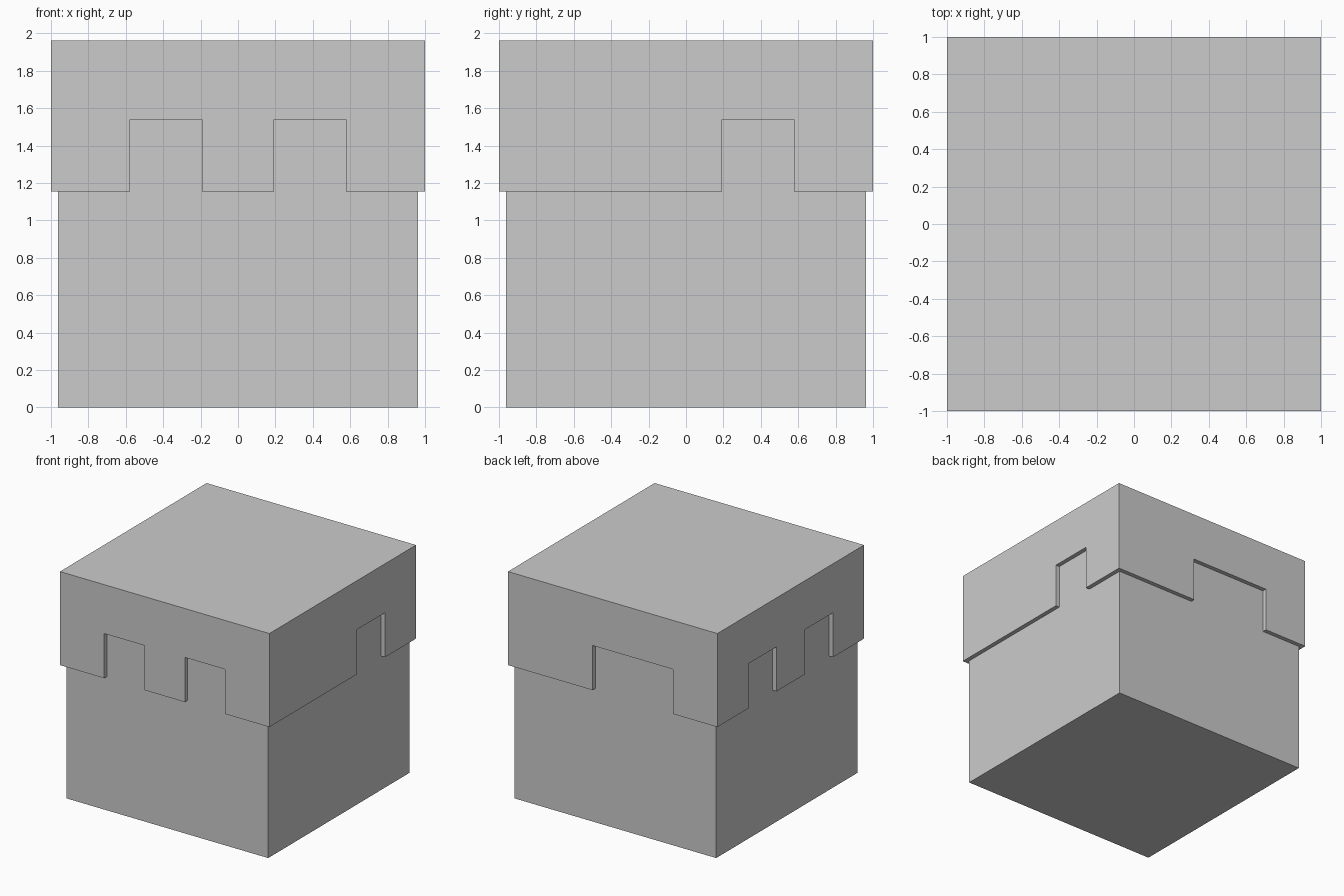
import bpy

if "Cube" in bpy.data.objects:
    bpy.data.objects.remove(bpy.data.objects["Cube"])

CELL = 0.385            # the cube is five cells wide
HALF = CELL * 2.5       # body half width
CAP = 1.0               # cap half width
LIP = CELL * 3          # cap lower edge
TOP = CELL * 5 + CAP - HALF


def box(name, lo, hi):
    """Axis-aligned box between two corners."""
    bpy.ops.mesh.primitive_cube_add(
        size=1, location=[(a + b) / 2 for a, b in zip(lo, hi)])
    ob = bpy.context.object
    ob.name = name
    ob.scale = [b - a for a, b in zip(lo, hi)]
    bpy.ops.object.transform_apply(location=True, rotation=False, scale=True)
    return ob


def cut(target, cutter):
    """Subtract cutter from target and apply."""
    mod = target.modifiers.new("cut", "BOOLEAN")
    mod.operation = "DIFFERENCE"
    mod.solver = "EXACT"
    mod.object = cutter
    bpy.context.view_layer.objects.active = target
    bpy.ops.object.modifier_apply(modifier=mod.name)


# Plain lower block
body = box("soil_block", (-HALF, -HALF, 0), (HALF, HALF, CELL * 5))

# Overhanging cap, hollowed to fit over the block
cap = box("overhanging_cap", (-CAP, -CAP, LIP), (CAP, CAP, TOP))
cut(cap, body)

# Notches per side, in cells from the centre line (along x or y)
notches = {
    "front": [(-1.5, -0.5), (0.5, 1.5)],
    "back": [(-1.5, 0.5)],
    "right": [(0.5, 1.5)],
    "left": [(-1.5, -0.5), (0.5, 1.5)],
}
IN, OUT = HALF - 0.05, CAP + 0.1
for side, spans in notches.items():
    d0, d1 = (IN, OUT) if side in ("back", "right") else (-OUT, -IN)
    for a, b in spans:
        a, b = a * CELL, b * CELL
        z0, z1 = LIP - 0.1, CELL * 4
        if side in ("front", "back"):
            cutter = box("notch_cutter", (a, d0, z0), (b, d1, z1))
        else:
            cutter = box("notch_cutter", (d0, a, z0), (d1, b, z1))
        cut(cap, cutter)
        bpy.data.objects.remove(cutter, do_unlink=True)
